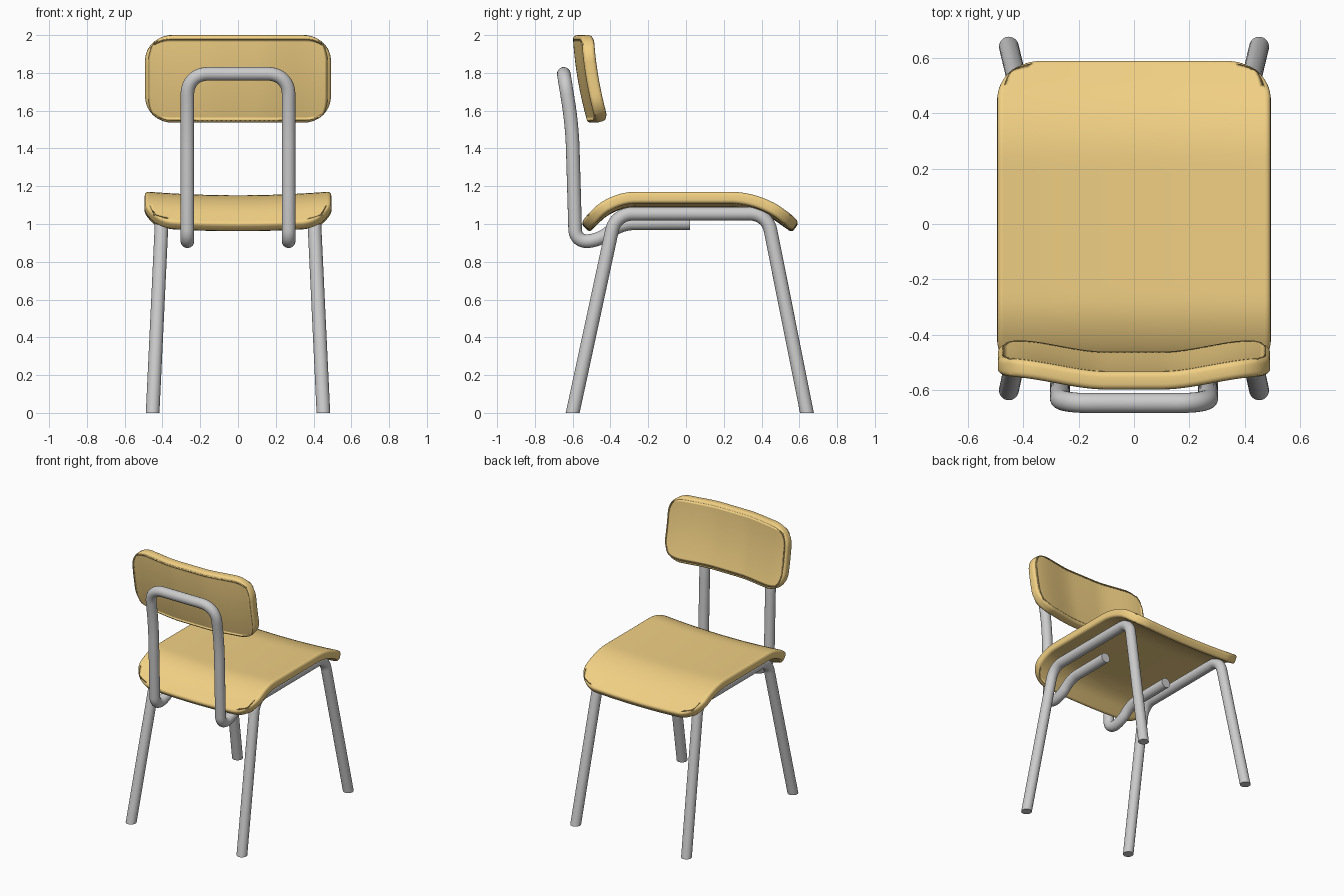
import bpy, bmesh, math
from mathutils import Vector
from mathutils.geometry import interpolate_bezier

if "Cube" in bpy.data.objects:
    bpy.data.objects.remove(bpy.data.objects["Cube"])

wood = bpy.data.materials.new("wood")
wood.diffuse_color = (0.88, 0.63, 0.23, 1)
wood.use_nodes = True
wood.node_tree.nodes["Principled BSDF"].inputs["Base Color"].default_value = wood.diffuse_color


def fillet(points, cuts, steps=12):
    """Polyline with each inner corner rounded; cuts are tangent lengths."""
    p = [Vector(q) for q in points]
    out = [p[0]]
    for i, t in enumerate(cuts, 1):
        a = p[i] + (p[i - 1] - p[i]).normalized() * t
        b = p[i] + (p[i + 1] - p[i]).normalized() * t
        for q in interpolate_bezier(a, a.lerp(p[i], 0.6), b.lerp(p[i], 0.6), b, steps):
            if (q - out[-1]).length > 1e-4:
                out.append(q)
    return out + [p[-1]]


def finish(bm, name, material=None):
    bmesh.ops.recalc_face_normals(bm, faces=bm.faces)
    me = bpy.data.meshes.new(name)
    bm.to_mesh(me)
    bm.free()
    ob = bpy.data.objects.new(name, me)
    bpy.context.collection.objects.link(ob)
    if material:
        me.materials.append(material)
    bpy.ops.object.select_all(action='DESELECT')
    ob.select_set(True)
    bpy.context.view_layer.objects.active = ob
    return ob


def tube(name, path, r=0.036, sides=24, flat_ends=False):
    """Round tube along a path; flat_ends cuts both ends level with the floor."""
    bm = bmesh.new()
    rings, n = [], None
    for i, p in enumerate(path):
        t = (path[min(i + 1, len(path) - 1)] - path[max(i - 1, 0)]).normalized()
        n = t.orthogonal() if n is None else n
        n = (n - t * n.dot(t)).normalized()
        b = t.cross(n)
        ring = []
        for k in range(sides):
            a = 2 * math.pi * k / sides
            q = p + (n * math.cos(a) + b * math.sin(a)) * r
            if flat_ends and i in (0, len(path) - 1):
                q -= t * (q.z / t.z)
            ring.append(bm.verts.new(q))
        rings.append(ring)
    for r0, r1 in zip(rings, rings[1:]):
        for k in range(sides):
            m = (k + 1) % sides
            bm.faces.new((r0[k], r0[m], r1[m], r1[k]))
    bm.faces.new(rings[0])
    bm.faces.new(rings[-1])
    ob = finish(bm, name)
    bpy.ops.object.shade_smooth_by_angle(angle=math.radians(40))
    return ob


def panel(name, hx, hy, r, surface, thickness, bevel):
    """Bent plywood panel: rounded rectangle mapped onto surface(u, v), then thickened."""
    def ticks(h):
        corner = [h - r + r * k / 8 for k in range(9)]
        mid = [(h - r) * (2 * k / 28 - 1) for k in range(1, 28)]
        return [-c for c in reversed(corner)] + mid + corner
    bm = bmesh.new()
    grid = []
    for x in ticks(hx):
        row = []
        for y in ticks(hy):
            cx, cy = max(abs(x) - hx + r, 0) / r, max(abs(y) - hy + r, 0) / r
            u, v = x, y
            if cx > 0 and cy > 0:
                u = math.copysign(hx - r + r * cx * math.sqrt(1 - cy * cy / 2), x)
                v = math.copysign(hy - r + r * cy * math.sqrt(1 - cx * cx / 2), y)
            row.append(bm.verts.new(surface(u, v)))
        grid.append(row)
    for a, b in zip(grid, grid[1:]):
        for j in range(len(a) - 1):
            bm.faces.new((a[j], b[j], b[j + 1], a[j + 1]))
    me_dir = bm.faces
    me_dir.ensure_lookup_table()
    bm.normal_update()
    outward = me_dir[len(me_dir) // 2].normal.copy()
    bmesh.ops.recalc_face_normals(bm, faces=bm.faces)
    bm.faces.ensure_lookup_table()
    if bm.faces[len(bm.faces) // 2].normal.dot(outward) < 0:
        bmesh.ops.reverse_faces(bm, faces=bm.faces)
    # rim and rounded edge
    me = bpy.data.meshes.new(name)
    bm.to_mesh(me)
    bm.free()
    ob = bpy.data.objects.new(name, me)
    bpy.context.collection.objects.link(ob)
    me.materials.append(wood)
    s = ob.modifiers.new("thickness", 'SOLIDIFY')
    s.thickness, s.offset = thickness, -1
    b = ob.modifiers.new("edge", 'BEVEL')
    b.width, b.segments, b.limit_method = bevel, 4, 'ANGLE'
    b.angle_limit = math.radians(50)
    b.use_clamp_overlap = False
    for poly in me.polygons:
        poly.use_smooth = True
    return ob


# Seat: side profile followed by arc length, slightly dished across
profile = fillet([(0, -0.555, 1.02), (0, -0.40, 1.172), (0, 0.39, 1.172), (0, 0.597, 1.025)],
                 [0.13, 0.15])
length = sum((b - a).length for a, b in zip(profile, profile[1:]))


def seat_surface(u, v):
    s = v + length / 2
    for a, b in zip(profile, profile[1:]):
        d = (b - a).length
        if s <= d or b is profile[-1]:
            p = a.lerp(b, s / d)
            break
        s -= d
    return Vector((u, p.y, p.z - 0.02 * (1 - (u / 0.49) ** 2)))


panel("seat", 0.492, length / 2, 0.16, seat_surface, 0.062, 0.018)


# Backrest: leaning panel whose sides wrap forward
def back_surface(u, v):
    t = min(max((abs(u) - 0.1) / 0.36, 0), 1)
    wrap = 0.045 * t * t * (3 - 2 * t)
    lean = -0.573 - 0.17 * v + 0.25 * v * v
    return Vector((u, lean + wrap, 1.765 + v))


panel("backrest", 0.492, 0.233, 0.14, back_surface, 0.066, 0.02)

# Leg frames: one bent tube on each side
for side, label in ((1, "right"), (-1, "left")):
    x0, x1 = 0.452 * side, 0.402 * side
    tube(label + "_leg_frame",
         fillet([(x0, -0.60, 0), (x1, -0.373, 1.054), (x1, 0.43, 1.054), (x0, 0.64, 0)],
                [0.09, 0.09]), flat_ends=True)

# Back support: one tube from under the seat, up, across and down again
half = [(0.268, 0.02, 1.005), (0.268, -0.35, 1.003), (0.268, -0.455, 0.915),
        (0.268, -0.585, 0.903), (0.268, -0.603, 1.52), (0.268, -0.647, 1.795)]
cuts = [0.07, 0.06, 0.068, 0.12, 0.11]
tube("back_support", fillet(half + [(-x, y, z) for x, y, z in reversed(half)],
                            cuts + cuts[::-1]))
